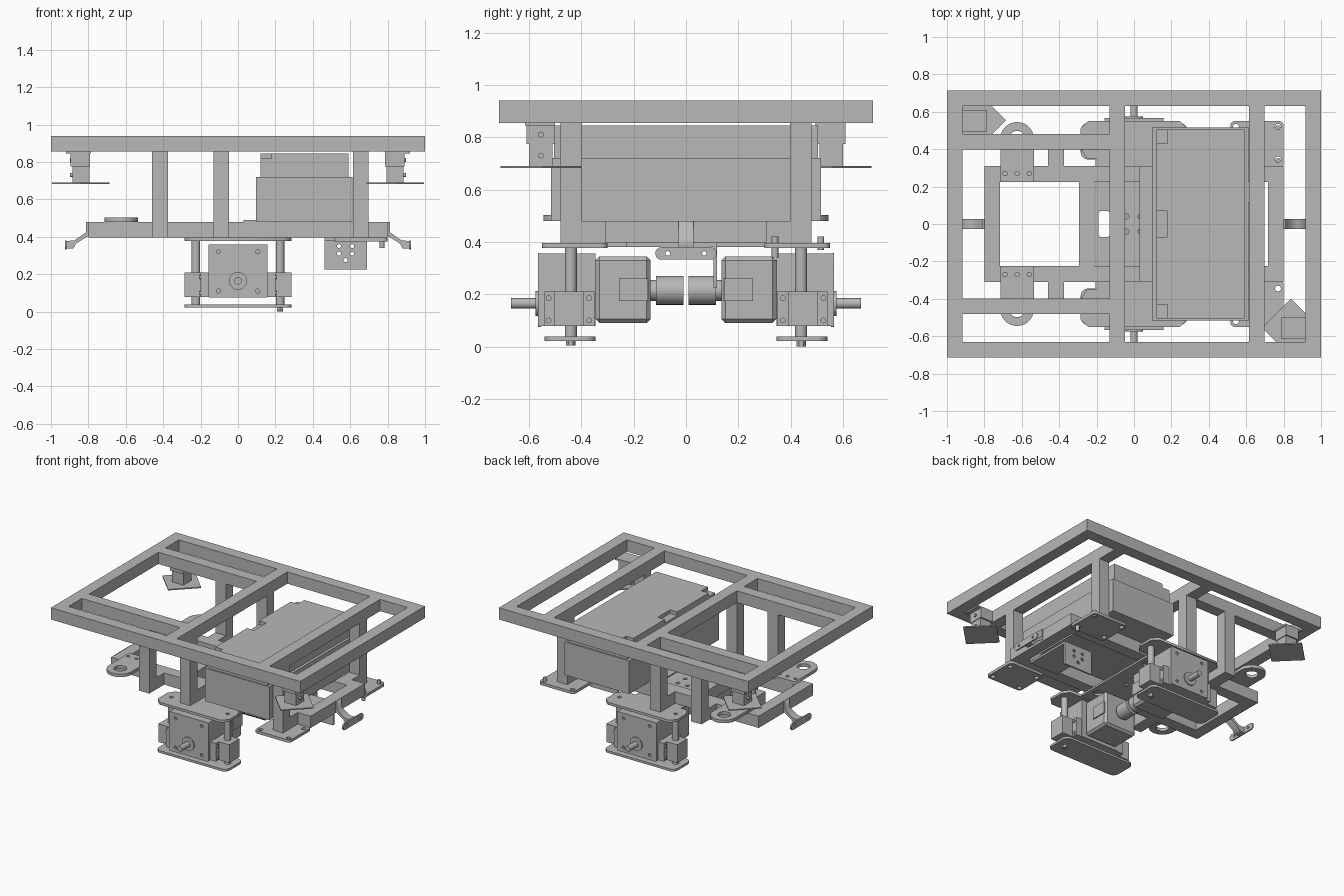
import bpy, bmesh, math
from mathutils import Matrix, Vector

cube = bpy.data.objects.get("Cube")
if cube:
    bpy.data.objects.remove(cube)

grey = bpy.data.materials.new("plain grey")
grey.use_nodes = True
COLOUR = (0.48, 0.48, 0.48, 1)
grey.diffuse_color = COLOUR
grey.node_tree.nodes["Principled BSDF"].inputs["Base Color"].default_value = COLOUR


def add(name, mesh, smooth=False):
    obj = bpy.data.objects.new(name, mesh)
    bpy.context.collection.objects.link(obj)
    mesh.materials.clear()
    mesh.materials.append(grey)
    if smooth:
        bpy.ops.object.select_all(action="DESELECT")
        obj.select_set(True)
        bpy.context.view_layer.objects.active = obj
        bpy.ops.object.shade_smooth_by_angle(angle=math.radians(35))
    return obj


def box(name, x, y, z, bevel=0):
    """Box from three (low, high) ranges, given in any order."""
    bm = bmesh.new()
    bmesh.ops.create_cube(bm, size=1)
    for v in bm.verts:
        v.co = Vector([(r[0] + r[1]) / 2 + c * abs(r[1] - r[0]) for r, c in zip((x, y, z), v.co)])
    if bevel:
        bmesh.ops.bevel(bm, geom=bm.edges[:], offset=bevel, segments=1, affect="EDGES")
    mesh = bpy.data.meshes.new(name)
    bm.to_mesh(mesh)
    bm.free()
    return add(name, mesh)


def cyl(name, start, end, radius, sides=32):
    a, b = Vector(start), Vector(end)
    bm = bmesh.new()
    turn = (b - a).to_track_quat("Z", "Y").to_matrix().to_4x4()
    bmesh.ops.create_cone(bm, cap_ends=True, segments=sides, radius1=radius, radius2=radius,
                          depth=(b - a).length, matrix=Matrix.Translation((a + b) / 2) @ turn)
    mesh = bpy.data.meshes.new(name)
    bm.to_mesh(mesh)
    bm.free()
    return add(name, mesh, True)


def circle(x, y, r, n=20):
    return [(x + r * math.cos(math.tau * i / n), y + r * math.sin(math.tau * i / n)) for i in range(n)]


def rounded(x, y, r, n=6):
    """Rounded rectangle outline."""
    x0, x1, y0, y1 = min(x), max(x), min(y), max(y)
    pts = []
    for k, (cx, cy) in enumerate([(x1 - r, y1 - r), (x0 + r, y1 - r), (x0 + r, y0 + r), (x1 - r, y0 + r)]):
        for i in range(n + 1):
            a = math.pi / 2 * (k + i / n)
            pts.append((cx + r * math.cos(a), cy + r * math.sin(a)))
    return pts


def plate(name, loops, thick, matrix):
    """Flat plate; the first loop is the outline, the others are holes."""
    curve = bpy.data.curves.new(name, "CURVE")
    curve.dimensions = "2D"
    curve.fill_mode = "BOTH"
    curve.extrude = thick / 2
    for pts in loops:
        spline = curve.splines.new("POLY")
        spline.points.add(len(pts) - 1)
        for p, q in zip(spline.points, pts):
            p.co = (q[0], q[1], 0, 1)
        spline.use_cyclic_u = True
    temp = bpy.data.objects.new(name, curve)
    bpy.context.collection.objects.link(temp)
    bpy.context.view_layer.update()
    mesh = bpy.data.meshes.new_from_object(temp.evaluated_get(bpy.context.evaluated_depsgraph_get()))
    bpy.data.objects.remove(temp)
    mesh.transform(matrix)
    return add(name, mesh)


def level(z):
    return Matrix.Translation((0, 0, z))


def upright(y):
    """Sends plate x, y to world x, z at the given y."""
    return Matrix.Translation((0, y, 0)) @ Matrix.Rotation(math.pi / 2, 4, "X")


TOP, LOW = (0.855, 0.94), (0.395, 0.48)
POSTS = {"left": (-0.46, -0.375), "middle": (-0.13, -0.047), "right": (0.615, 0.697)}

# Top frame
for s in (-1, 1):
    box("top_frame_long_rail", (-1, 1), (s * 0.632, s * 0.715), TOP)
    box("top_frame_end_rail", (s * 0.917, s), (-0.632, 0.632), TOP)
    box("top_frame_inner_rail", (-0.917, -0.13), (s * 0.397, s * 0.48), TOP)
for key in ("middle", "right"):
    box("top_frame_cross_" + key, POSTS[key], (-0.632, 0.632), TOP)

# Lower frame and posts
for s in (-1, 1):
    box("lower_rail", (-0.8, 0.8), (s * 0.225, s * 0.31), LOW)
    for key, x in POSTS.items():
        box("post_" + key, x, (s * 0.397, s * 0.48), (0.395, 0.855))
        box("post_stub_" + key, x, (s * 0.31, s * 0.397), LOW)
for x in ((-0.8, -0.717), (-0.295, -0.21), (0.717, 0.8)):
    box("lower_cross_member", x, (-0.225, 0.225), LOW)

# Battery box with lid
box("battery_box", (0.095, 0.612), (-0.515, 0.515), (0.48, 0.72))
box("battery_box_top", (0.12, 0.592), (-0.505, 0.505), (0.72, 0.818))
box("battery_lid", (0.178, 0.592), (-0.505, 0.505), (0.818, 0.845))
for a, b in ((-0.43, -0.07), (0.07, 0.43)):
    box("battery_lid_edge", (0.12, 0.178), (a, b), (0.818, 0.845))
box("box_foot", (0.03, 0.1), (-0.31, 0.31), (0.48, 0.49))

# Centre plate under the frame
holes = [circle(x, y, 0.014, 10) for x in (-0.04, 0.035) for y in (-0.04, 0.04)]
holes += [circle(0.1, y, 0.03) for y in (-0.25, 0.25)]
slot = rounded((-0.19, -0.13), (-0.07, 0.07), 0.015)
plate("centre_plate", [rounded((-0.205, 0.16), (-0.36, 0.36), 0.02), slot] + holes, 0.014, level(0.388))

# Drive units, one on each side
for s in (-1, 1):
    ends = [(-0.285, 0.4), (-0.25, 0.35), (0.25, 0.35), (0.285, 0.4),
            (0.285, 0.51), (0.245, 0.55), (-0.245, 0.55), (-0.285, 0.51)]
    outline = [(x, s * y) for x, y in ends]
    rod_holes = [circle(x, s * 0.44, 0.013, 12) for x in (-0.225, 0.225)]
    plate("suspension_upper_plate", [outline] + rod_holes, 0.018, level(0.386))
    plate("suspension_lower_plate", [rounded((-0.285, 0.285), (s * 0.345, s * 0.54), 0.04)] + rod_holes,
          0.016, level(0.03))
    box("gearbox", (-0.155, 0.155), (s * 0.345, s * 0.555), (0.078, 0.355))
    face = [circle(x, z, 0.011, 12) for x in (-0.105, 0.105) for z in (0.11, 0.32)]
    plate("gearbox_face", [rounded((-0.158, 0.158), (0.075, 0.358), 0.006)] + face, 0.012, upright(s * 0.56))
    box("motor", (-0.13, 0.13), (s * 0.135, s * 0.345), (0.09, 0.345), 0.015)
    box("motor_terminal_cover", (0.125, 0.137), (s * 0.145, s * 0.255), (0.175, 0.26))
    cyl("motor_encoder", (0, s * 0.01, 0.215), (0, s * 0.115, 0.215), 0.055)
    cyl("motor_neck", (0, s * 0.11, 0.215), (0, s * 0.14, 0.215), 0.04)
    cyl("shaft_flange", (0, s * 0.55, 0.165), (0, s * 0.575, 0.165), 0.048)
    cyl("drive_shaft", (0, s * 0.56, 0.165), (0, s * 0.668, 0.165), 0.02)
    for t in (-1, 1):
        cyl("suspension_rod", (t * 0.225, s * 0.44, 0.022), (t * 0.225, s * 0.44, 0.382), 0.023)
        box("rod_bearing_block", (t * 0.19, t * 0.285), (s * 0.39, s * 0.505), (0.078, 0.21))
        box("bearing_flange", (t * 0.155, t * 0.2), (s * 0.35, s * 0.54), (0.078, 0.21))
        for y in (0.37, 0.525):
            for z in (0.1, 0.185):
                cyl("flange_bolt", (t * 0.195, s * y, z), (t * 0.207, s * y, z), 0.011, 12)
    cyl("rod_nut", (0.225, s * 0.44, 0.004 if s < 0 else 0), (0.225, s * 0.44, 0.024), 0.018, 6)

# Ring brackets on the narrow end
for s in (-1, 1):
    arc = [(-0.625 + 0.09 * math.cos(i * math.pi / 16), s * (0.455 + 0.09 * math.sin(i * math.pi / 16)))
           for i in range(17)]
    outline = arc + [(-0.715, s * 0.225), (-0.535, s * 0.225)]
    bolts = [circle(x, s * 0.27, 0.012, 10) for x in (-0.69, -0.625, -0.56)]
    plate("ring_bracket", [outline, circle(-0.625, s * 0.455, 0.043)] + bolts, 0.022, level(0.491))

# Mounting plates on the wide end
for s in (-1, 1):
    bolts = [circle(x, s * y, 0.016, 12) for x in (0.545, 0.77) for y in (0.345, 0.52)]
    plate("mounting_plate", [rounded((0.515, 0.8), (s * 0.3, s * 0.55), 0.025)] + bolts, 0.02, level(0.386))
for y, z in ((0.34, 0.34), (0.515, 0.37)):
    cyl("plate_pin", (0.77, y, z), (0.77, y, 0.42), 0.013, 16)

# Hanging sensor bracket
pins = [circle(x, z, 0.011, 12) for x in (0.54, 0.61) for z in (0.31, 0.35)] + [circle(0.575, 0.275, 0.011, 12)]
plate("sensor_plate", [rounded((0.462, 0.69), (0.225, 0.385), 0.004)] + pins, 0.012, upright(0.112))
box("sensor_plate_flange", (0.462, 0.69), (-0.23, 0.118), (0.38, 0.395))

# End hooks with rounded bars
hook = [(0.8, 0.48), (0.812, 0.48), (0.812, 0.425), (0.875, 0.38), (0.92, 0.378),
        (0.92, 0.338), (0.88, 0.338), (0.865, 0.365), (0.8, 0.405)]
for s in (-1, 1):
    plate("end_hook", [[(s * x, z) for x, z in hook]], 0.056, upright(0))
    facing = Matrix.Translation((s * 0.921, 0, 0)) @ Matrix(
        ((0, 0, 1, 0), (1, 0, 0, 0), (0, 1, 0, 0), (0, 0, 0, 1)))
    plate("hook_bar", [rounded((-0.117, 0.117), (0.332, 0.38), 0.023)]
          + [circle(y, 0.356, 0.009, 10) for y in (-0.07, 0.07)], 0.01, facing)

# Corner sensor mounts on one diagonal
for s in (-1, 1):
    x, y = s * 0.84, -s * 0.555
    box("corner_mount_cap", (x - 0.055, x + 0.05), (y - 0.055, y + 0.055), (0.775, 0.857))
    box("corner_mount_block", (x - 0.045, x + 0.045), (y - 0.045, y + 0.045), (0.688, 0.775))
    box("corner_mount_wing", (x - s * 0.055, x + s * 0.08), (y - 0.06, y + 0.055), (0.845, 0.857))
    for z in (0.73, 0.81):
        cyl("mount_bolt", (x + s * 0.04, y, z), (x + s * 0.058, y, z), 0.011, 12)
    spin = Matrix.Translation((x, y, 0.686)) @ Matrix.Rotation(math.pi / 4, 4, "Z")
    plate("corner_mount_plate", [rounded((-0.11, 0.11), (-0.11, 0.11), 0.004)], 0.008, spin)
